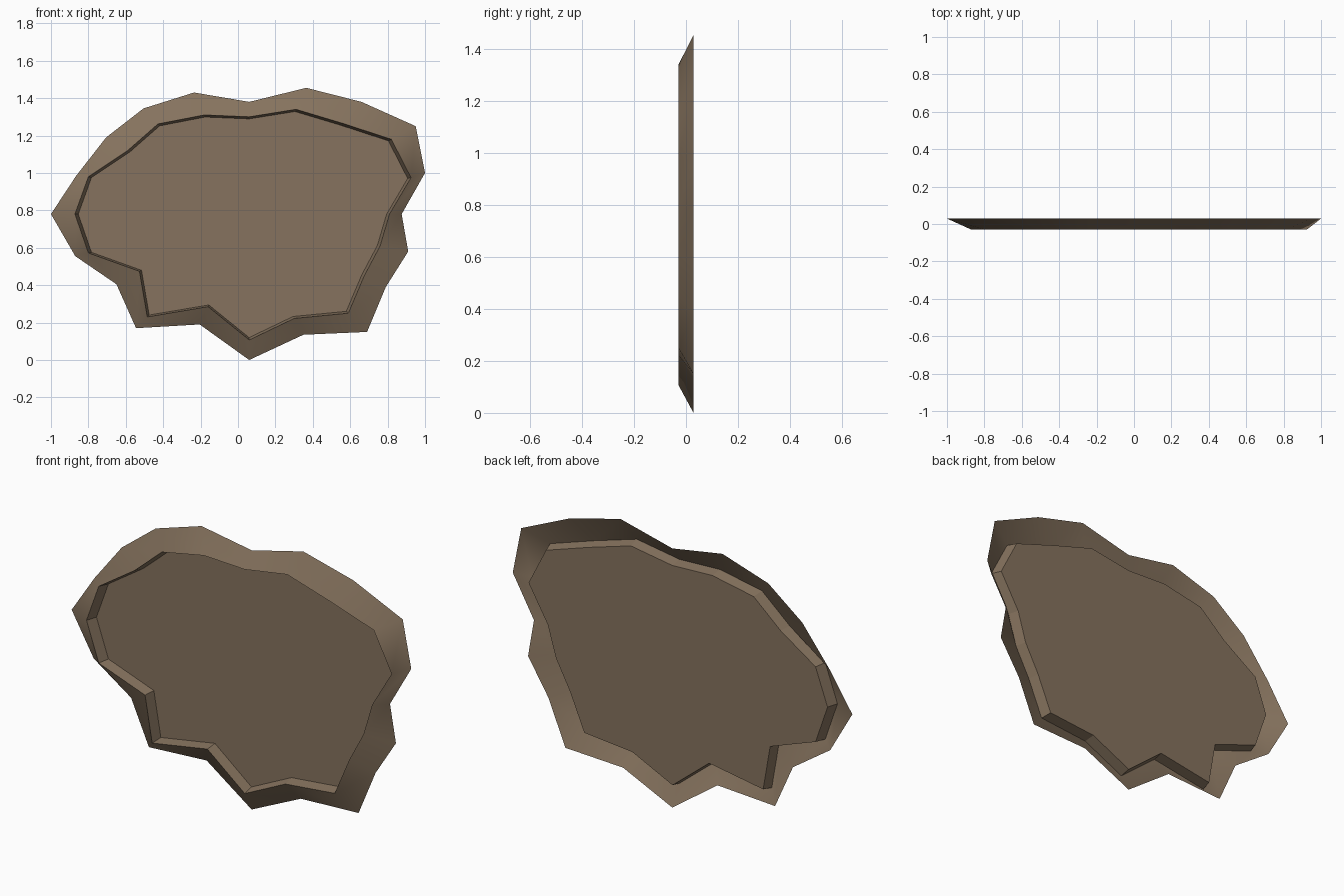
import bpy, math

if "Cube" in bpy.data.objects:
    bpy.data.objects.remove(bpy.data.objects["Cube"])

# Outline points (x, z), clockwise seen from the front
OUTER = [(-.235, 1.43), (.06, 1.38), (.365, 1.455), (.66, 1.38), (.95, 1.25),
         (1.0, 1.0), (.875, .78), (.91, .58), (.79, .39), (.69, .15),
         (.35, .135), (.06, 0), (-.205, .19), (-.545, .17), (-.65, .405),
         (-.87, .555), (-1.0, .78), (-.865, .985), (-.705, 1.19), (-.505, 1.345)]
RIDGE = [(-.18, 1.31), (.06, 1.30), (.31, 1.34), (.56, 1.265), (.82, 1.18),
         (.925, .975), (.81, .78), (.76, .61), (.675, .45), (.59, .25),
         (.30, .222), (.06, .107), (-.16, .285), (-.485, .23), (-.527, .474),
         (-.80, .572), (-.872, .78), (-.80, .98), (-.59, 1.12), (-.428, 1.262)]
CX, CZ, SHRINK = .03, .75, .98
INNER = [(CX + (x - CX) * SHRINK, CZ + (z - CZ) * SHRINK) for x, z in RIDGE]
BACK, FRONT = .029, -.029

brown = bpy.data.materials.new("earth brown")
brown.diffuse_color = (.238, .171, .112, 1)
brown.use_nodes = True
brown.node_tree.nodes["Principled BSDF"].inputs["Base Color"].default_value = brown.diffuse_color


def add(name, verts, faces):
    me = bpy.data.meshes.new(name)
    me.from_pydata(verts, [], faces)
    me.materials.append(brown)
    ob = bpy.data.objects.new(name, me)
    bpy.context.collection.objects.link(ob)
    return ob


def band(name, a, ya, b, yb):
    """Ring of quads between two outlines."""
    n = len(a)
    verts = [(x, ya, z) for x, z in a] + [(x, yb, z) for x, z in b]
    faces = [(i, n + i, n + (i + 1) % n, (i + 1) % n) for i in range(n)]
    return add(name, verts, faces)


# Sloping rim, open at the back
rim = band("sloped_rim", OUTER, BACK, RIDGE, FRONT)
bpy.context.view_layer.objects.active = rim
rim.select_set(True)
bpy.ops.object.shade_smooth_by_angle(angle=math.radians(60))

# Short wall from the ridge back to the panel
band("inner_wall", RIDGE, FRONT, INNER, BACK)

# Recessed flat panel
add("centre_panel", [(x, BACK, z) for x, z in INNER],
    [tuple(reversed(range(len(INNER))))])
